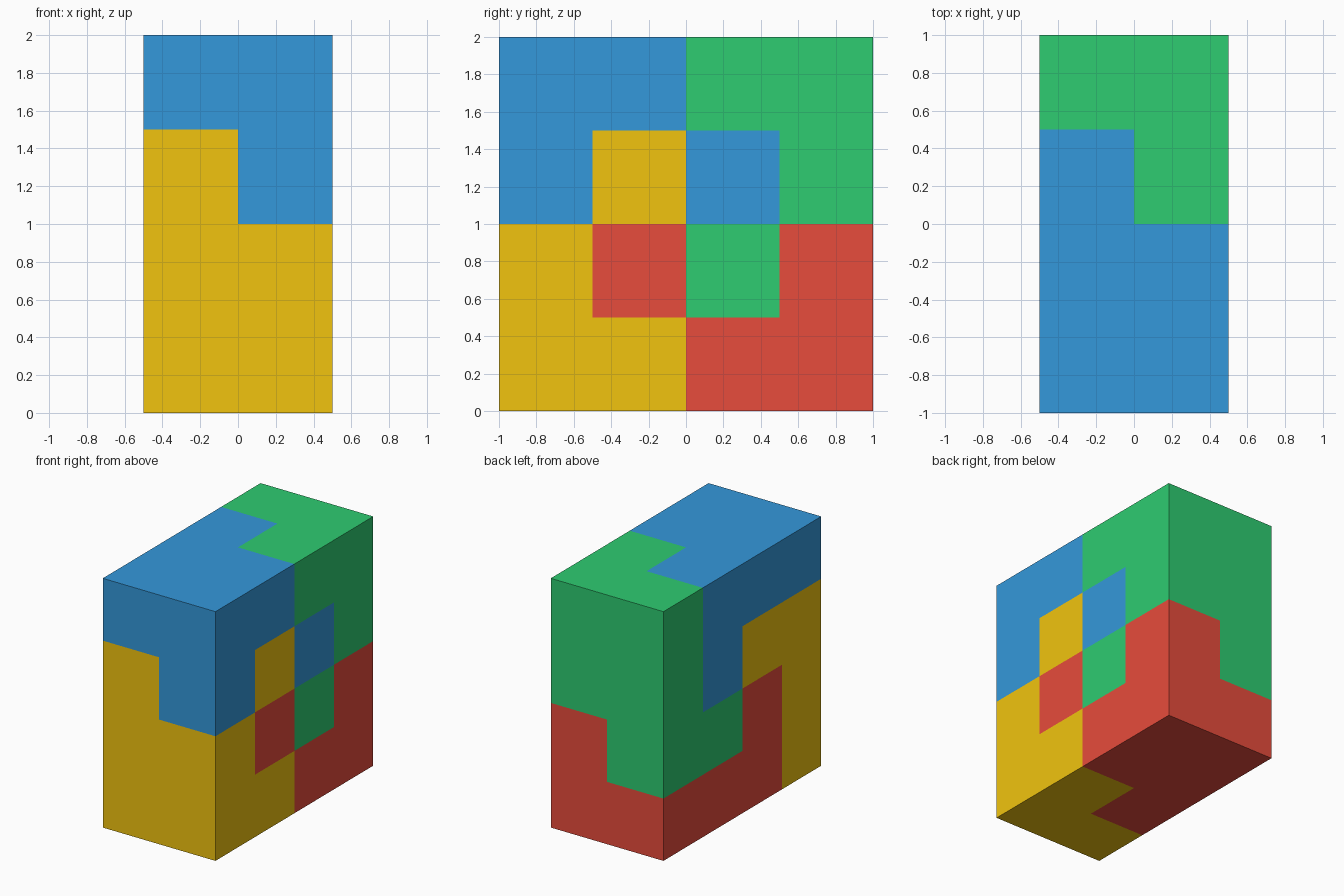
import bpy, bmesh
from math import pi
from mathutils import Matrix, Vector

if "Cube" in bpy.data.objects:
    bpy.data.objects.remove(bpy.data.objects["Cube"])

CELL = 0.5
# Cells of one piece as (layer, column, row), measured around the block's centre
PIECE = [(0, -2, 1), (0, -1, 1), (0, 0, 1), (0, 0, 0),    # left layer: hooked bar
         (1, -2, 1), (1, -1, 1), (1, -2, 0), (1, 0, 0)]   # right layer: corner and inner cell


def srgb(r, g, b):
    def lin(c):
        c /= 255
        return c / 12.92 if c < 0.04045 else ((c + 0.055) / 1.055) ** 2.4
    return (lin(r), lin(g), lin(b), 1)


def make_piece(name, color, turns):
    bm = bmesh.new()
    for i, j, k in PIECE:
        centre = Vector((i - 0.5, j + 0.5, k + 0.5)) * CELL
        bmesh.ops.create_cube(bm, size=CELL, matrix=Matrix.Translation(centre))

    # drop the walls shared by neighbouring cells, then merge coplanar faces
    groups = {}
    for f in bm.faces:
        key = tuple(round(c * 100) for c in f.calc_center_median())
        groups.setdefault(key, []).append(f)
    inner = [f for g in groups.values() if len(g) > 1 for f in g]
    bmesh.ops.delete(bm, geom=inner, context='FACES')
    bmesh.ops.remove_doubles(bm, verts=bm.verts, dist=0.001)
    bmesh.ops.dissolve_limit(bm, angle_limit=0.01, verts=bm.verts, edges=bm.edges)

    # quarter turns about the block's x axis, then lift to the ground
    bm.transform(Matrix.Translation((0, 0, 1)) @ Matrix.Rotation(-turns * pi / 2, 4, 'X'))
    mesh = bpy.data.meshes.new(name)
    bm.to_mesh(mesh)
    bm.free()
    mat = bpy.data.materials.new(name + "_paint")
    mat.diffuse_color = color
    mat.use_nodes = True
    mat.node_tree.nodes["Principled BSDF"].inputs["Base Color"].default_value = mat.diffuse_color
    mesh.materials.append(mat)
    bpy.context.collection.objects.link(bpy.data.objects.new(name, mesh))


# Four identical interlocking pieces
make_piece("blue_piece", srgb(52, 152, 219), 0)
make_piece("green_piece", srgb(46, 204, 113), 1)
make_piece("red_piece", srgb(231, 76, 60), 2)
make_piece("yellow_piece", srgb(241, 196, 15), 3)
